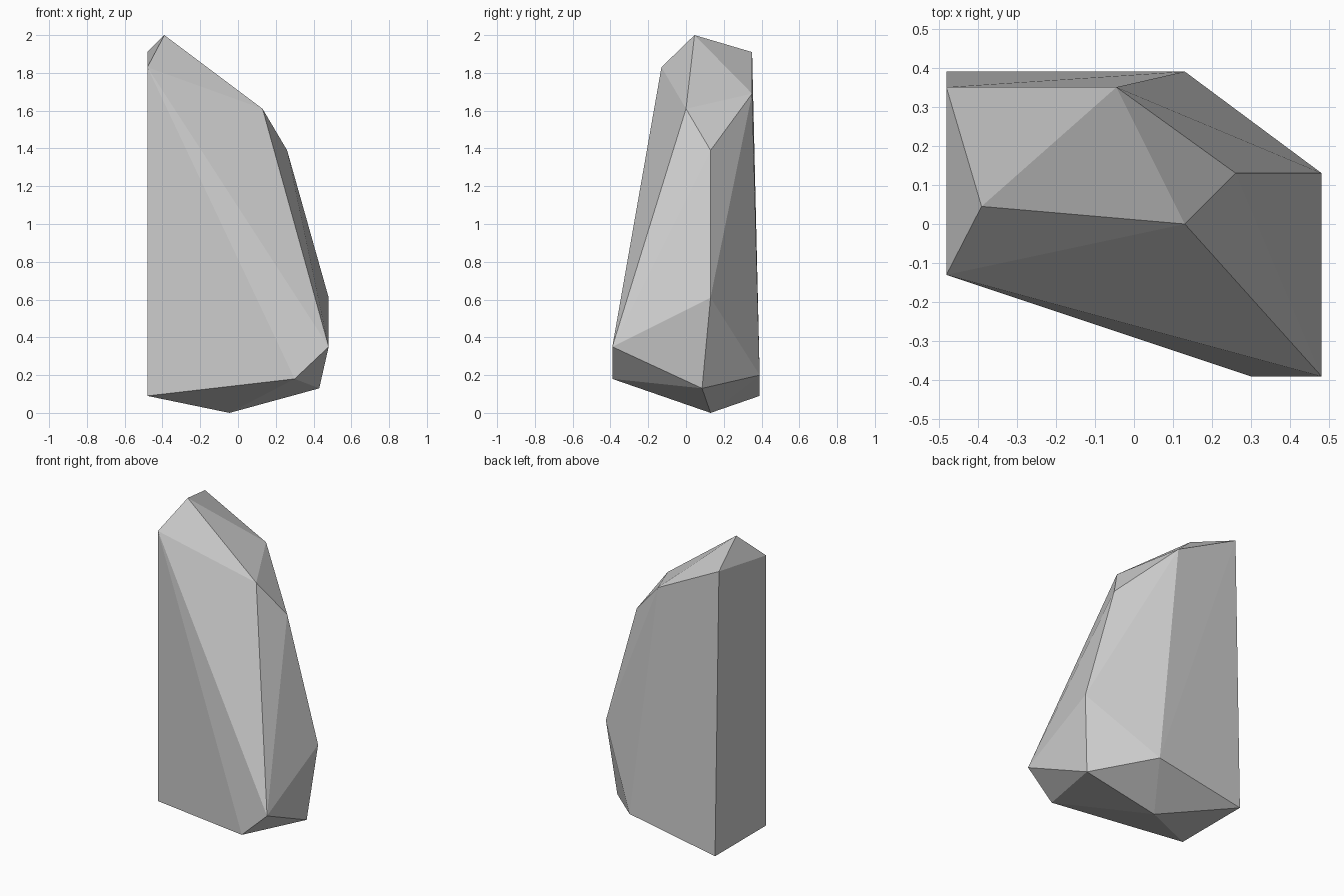
import bpy, bmesh

# Corner points of the faceted standing stone, from the base upwards
corners = [
    # base and lower chamfer
    (-0.045, 0.13, 0.0), (-0.48, -0.13, 0.09), (-0.48, 0.39, 0.09),
    (0.43, 0.085, 0.13), (0.30, -0.39, 0.18), (0.13, 0.39, 0.20),
    # right flank
    (0.48, -0.39, 0.35), (0.48, 0.13, 0.61),
    # shoulder
    (0.26, 0.13, 1.39), (0.13, 0.0, 1.61), (-0.045, 0.35, 1.69),
    # crown
    (-0.48, -0.13, 1.83), (-0.48, 0.35, 1.91), (-0.39, 0.045, 2.0),
]

# Wrap the corners in a convex, flat-faced shell
bm = bmesh.new()
for c in corners:
    bm.verts.new(c)
bmesh.ops.convex_hull(bm, input=bm.verts[:])
bmesh.ops.recalc_face_normals(bm, faces=bm.faces[:])
mesh = bpy.data.meshes.new("rock")
bm.to_mesh(mesh)
bm.free()
rock = bpy.data.objects.new("rock", mesh)
bpy.context.collection.objects.link(rock)
